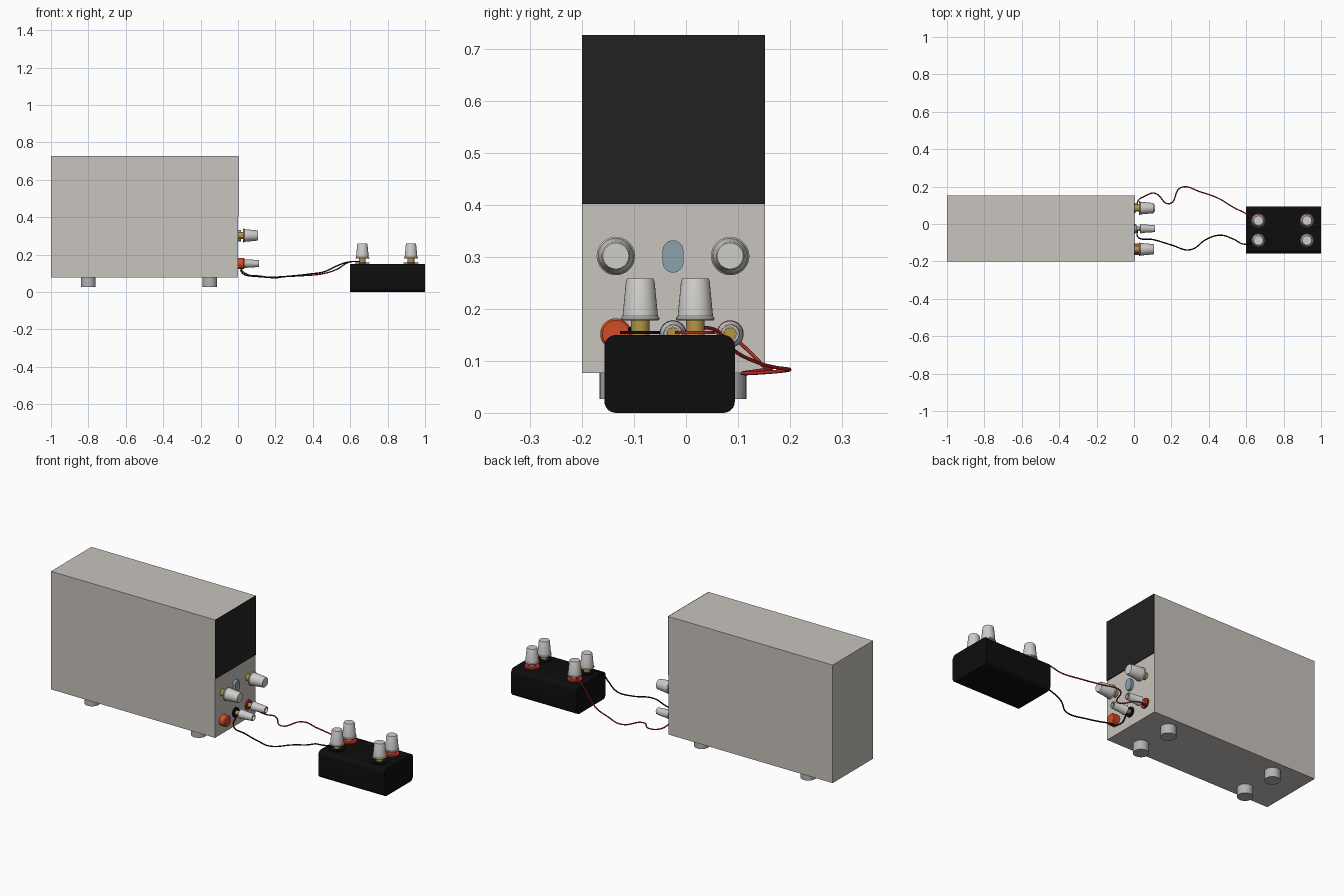
import bpy, bmesh, math
from mathutils import Matrix, Vector

if "Cube" in bpy.data.objects:
    bpy.data.objects.remove(bpy.data.objects["Cube"])


def material(name, r, g, b):
    m = bpy.data.materials.new(name)
    m.diffuse_color = (r, g, b, 1)
    m.use_nodes = True
    m.node_tree.nodes["Principled BSDF"].inputs["Base Color"].default_value = m.diffuse_color
    return m


CASE = material("case_beige", 0.58, 0.55, 0.51)
DARK = material("screen_dark", 0.016, 0.016, 0.016)
BLACK = material("black", 0.004, 0.004, 0.004)
RED = material("red", 0.45, 0.02, 0.02)
ORANGE = material("orange", 0.65, 0.07, 0.02)
GOLD = material("brass", 0.45, 0.3, 0.06)
BLUE = material("button_blue", 0.26, 0.36, 0.41)
WHITE = material("knob_grey", 0.62, 0.61, 0.59)
FOOT = material("foot_grey", 0.45, 0.45, 0.45)


def finish(name, bm, mat, smooth=True):
    bmesh.ops.recalc_face_normals(bm, faces=bm.faces)
    me = bpy.data.meshes.new(name)
    bm.to_mesh(me)
    bm.free()
    me.materials.append(mat)
    ob = bpy.data.objects.new(name, me)
    bpy.context.collection.objects.link(ob)
    if smooth:
        bpy.ops.object.select_all(action='DESELECT')
        ob.select_set(True)
        bpy.context.view_layer.objects.active = ob
        bpy.ops.object.shade_smooth_by_angle(angle=math.radians(35))
    return ob


def box(name, lo, hi, mat, round_x=0):
    bm = bmesh.new()
    bmesh.ops.create_cube(bm, size=1)
    for v in bm.verts:
        v.co = Vector([lo[i] + (v.co[i] + 0.5) * (hi[i] - lo[i]) for i in range(3)])
    if round_x:
        long_edges = [e for e in bm.edges if abs(e.verts[0].co.x - e.verts[1].co.x) > 1e-4]
        bmesh.ops.bevel(bm, geom=long_edges, offset=round_x, segments=6,
                        profile=0.5, affect='EDGES')
    return finish(name, bm, mat, bool(round_x))


def lathe(name, profile, pos, mat, along_x=False, sides=32):
    """Turn (radius, height) points; the ends are capped."""
    bm = bmesh.new()
    rings = []
    for r, h in profile:
        rings.append([bm.verts.new((r * math.cos(2 * math.pi * i / sides),
                                    r * math.sin(2 * math.pi * i / sides), h))
                      for i in range(sides)])
    for a, b in zip(rings, rings[1:]):
        for i in range(sides):
            j = (i + 1) % sides
            bm.faces.new((a[i], a[j], b[j], b[i]))
    bm.faces.new(rings[0])
    bm.faces.new(rings[-1])
    m = Matrix.Translation(pos)
    if along_x:
        m = m @ Matrix.Rotation(math.pi / 2, 4, 'Y')
    bm.transform(m)
    return finish(name, bm, mat)


def cable(name, points, mat):
    cu = bpy.data.curves.new(name, 'CURVE')
    cu.dimensions = '3D'
    cu.bevel_depth = 0.0035
    cu.bevel_resolution = 2
    cu.resolution_u = 6
    cu.use_fill_caps = True
    sp = cu.splines.new('BEZIER')
    sp.bezier_points.add(len(points) - 1)
    for bp, p in zip(sp.bezier_points, points):
        bp.co = p
        bp.handle_left_type = bp.handle_right_type = 'AUTO'
    cu.materials.append(mat)
    ob = bpy.data.objects.new(name, cu)
    bpy.context.collection.objects.link(ob)


# Power supply case, screen and feet
box("case", (-1, -0.2, 0.077), (0, 0.152, 0.727), CASE)
box("screen", (0, -0.2, 0.402), (0.004, 0.152, 0.727), DARK)
for x in (-0.8, -0.15):
    for y in (-0.127, 0.077):
        lathe("foot", [(0.039, 0), (0.039, 0.05)], (x, y, 0.027), FOOT)

# Tapered grip with a flange, shared by knobs and terminals
GRIP = [(0.035, 0), (0.037, 0.002), (0.037, 0.005), (0.034, 0.008),
        (0.0275, 0.076), (0.025, 0.081)]

# Current and voltage knobs
for name, y in (("current", -0.135), ("voltage", 0.085)):
    lathe(name + "_shaft", [(0.018, 0), (0.018, 0.028)], (0, y, 0.302), GOLD, True)
    lathe(name + "_knob", GRIP, (0.026, y, 0.302), WHITE, True)

# Output posts: washer, brass shaft, hollow grip, brass socket
for name, y, mat in (("negative", -0.025, BLACK), ("positive", 0.085, RED)):
    pos = (0, y, 0.152)
    lathe(name + "_post_washer", [(0.026, 0), (0.026, 0.008)], pos, mat, True)
    lathe(name + "_post_shaft", [(0.012, 0), (0.012, 0.04)], pos, GOLD, True)
    lathe(name + "_post_grip", [(0.023, 0), (0.025, 0.002), (0.025, 0.005), (0.023, 0.008),
                                (0.0185, 0.076), (0.017, 0.08), (0.013, 0.08), (0.013, 0.04)],
          (0.033, y, 0.152), WHITE, True)
    lathe(name + "_post_socket", [(0.012, 0), (0.012, 0.03)], (0.07, y, 0.152), GOLD, True)

# Power button
lathe("power_button", [(0.03, 0), (0.03, 0.03), (0.026, 0.035)], (0, -0.135, 0.152), ORANGE, True)

# Pill-shaped output button
bm = bmesh.new()
pill = []
for cz, start in ((0.312, 0), (0.29, math.pi)):
    for i in range(13):
        a = start + math.pi * i / 12
        pill.append(bm.verts.new((0, -0.025 + 0.02 * math.cos(a), cz + 0.02 * math.sin(a))))
face = bm.faces.new(pill)
ext = bmesh.ops.extrude_face_region(bm, geom=[face])
bmesh.ops.translate(bm, vec=(0.015, 0, 0),
                    verts=[g for g in ext["geom"] if isinstance(g, bmesh.types.BMVert)])
finish("output_button", bm, BLUE)

# Terminal box with four terminals
box("terminal_box", (0.6, -0.157, 0), (1, 0.094, 0.15), BLACK, 0.022)
for x in (0.665, 0.925):
    for y, mat in ((-0.088, BLACK), (0.018, RED)):
        lathe("terminal_washer", [(0.039, 0), (0.039, 0.006)], (x, y, 0.152), mat)
        lathe("terminal_shaft", [(0.018, 0), (0.018, 0.03)], (x, y, 0.15), GOLD)
        lathe("terminal_grip", GRIP, (x, y, 0.178), WHITE)

# Cables
cable("red_cable", [(0.02, 0.085, 0.152), (0.022, 0.125, 0.115), (0.06, 0.15, 0.09),
                    (0.11, 0.165, 0.086), (0.19, 0.108, 0.076), (0.25, 0.195, 0.082),
                    (0.36, 0.17, 0.088), (0.45, 0.138, 0.097), (0.53, 0.09, 0.122),
                    (0.59, 0.06, 0.158), (0.665, 0.018, 0.164)], RED)
cable("black_cable", [(0.02, -0.025, 0.152), (0.024, -0.073, 0.1), (0.1, -0.083, 0.083),
                      (0.2, -0.112, 0.08), (0.3, -0.138, 0.087), (0.39, -0.08, 0.097),
                      (0.46, -0.06, 0.108), (0.53, -0.08, 0.14), (0.59, -0.108, 0.16),
                      (0.665, -0.088, 0.164)], BLACK)
